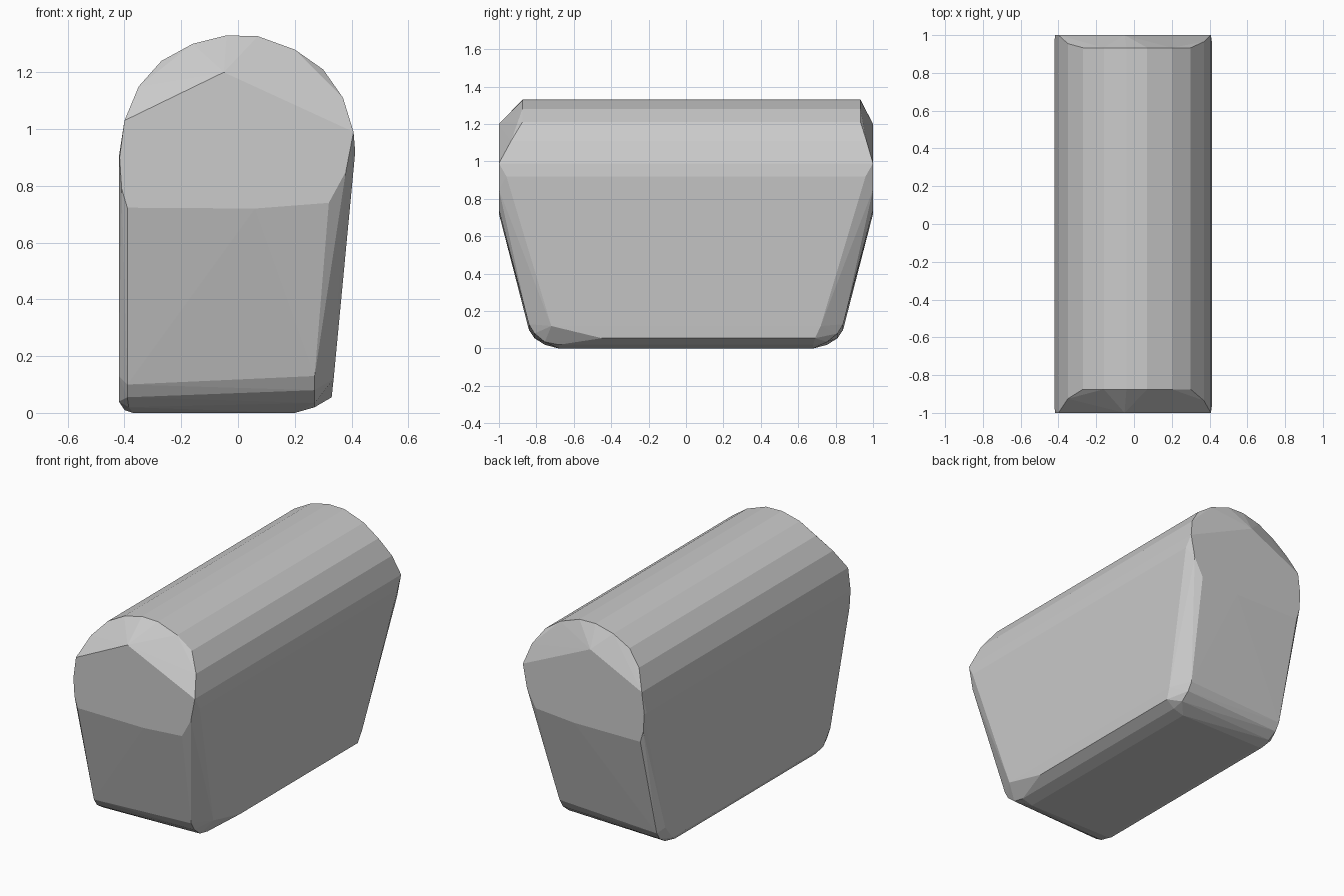
import bpy, bmesh

if "Cube" in bpy.data.objects:
    bpy.data.objects.remove(bpy.data.objects["Cube"])

pts = []

def both(profile, yf, yb=None):
    """Place (x, z) points at the front and back ends."""
    yb = yf if yb is None else yb
    for x, z in profile:
        pts.append((x, -yf, z))
        pts.append((x, yb, z))

# arched top, set back slightly from the end faces
both([(-0.27, 1.24), (-0.16, 1.30), (-0.04, 1.33), (0.07, 1.327),
      (0.2, 1.28), (0.3, 1.21)], 0.875, 0.933)
both([(-0.35, 1.15)], 0.925, 0.955)
both([(0.37, 1.11)], 0.935, 0.965)

# flat end faces
both([(-0.40, 1.03), (-0.05, 1.20), (0.407, 0.99), (0.38, 0.85),
      (0.32, 0.74), (0.06, 0.72), (-0.39, 0.723), (-0.41, 0.79),
      (-0.417, 0.9)], 1.0)

# side walls: left vertical, right leaning in towards the bottom
both([(-0.42, 0.9)], 0.98)
both([(0.413, 0.92)], 0.96)
both([(-0.42, 0.13)], 0.80)
both([(-0.42, 0.04)], 0.73)
both([(0.337, 0.12)], 0.72)
both([(0.33, 0.055)], 0.45, 0.69)

# rounded lower end edges
both([(-0.39, 0.10), (0.27, 0.13)], 0.84)
both([(-0.39, 0.055), (0.27, 0.08)], 0.81)
both([(-0.385, 0.02), (0.27, 0.035)], 0.755)
both([(-0.40, 0.01), (0.27, 0.02)], 0.68)
both([(-0.37, 0.0), (0.2, 0.0)], 0.68)

# wrap everything into one faceted convex body
bm = bmesh.new()
for p in pts:
    bm.verts.new(p)
res = bmesh.ops.convex_hull(bm, input=bm.verts[:])
loose = [v for v in bm.verts if not v.link_faces]
bmesh.ops.delete(bm, geom=loose, context='VERTS')
bmesh.ops.recalc_face_normals(bm, faces=bm.faces[:])
mesh = bpy.data.meshes.new("rounded_block")
bm.to_mesh(mesh)
bm.free()
body = bpy.data.objects.new("rounded_block", mesh)
bpy.context.collection.objects.link(body)
